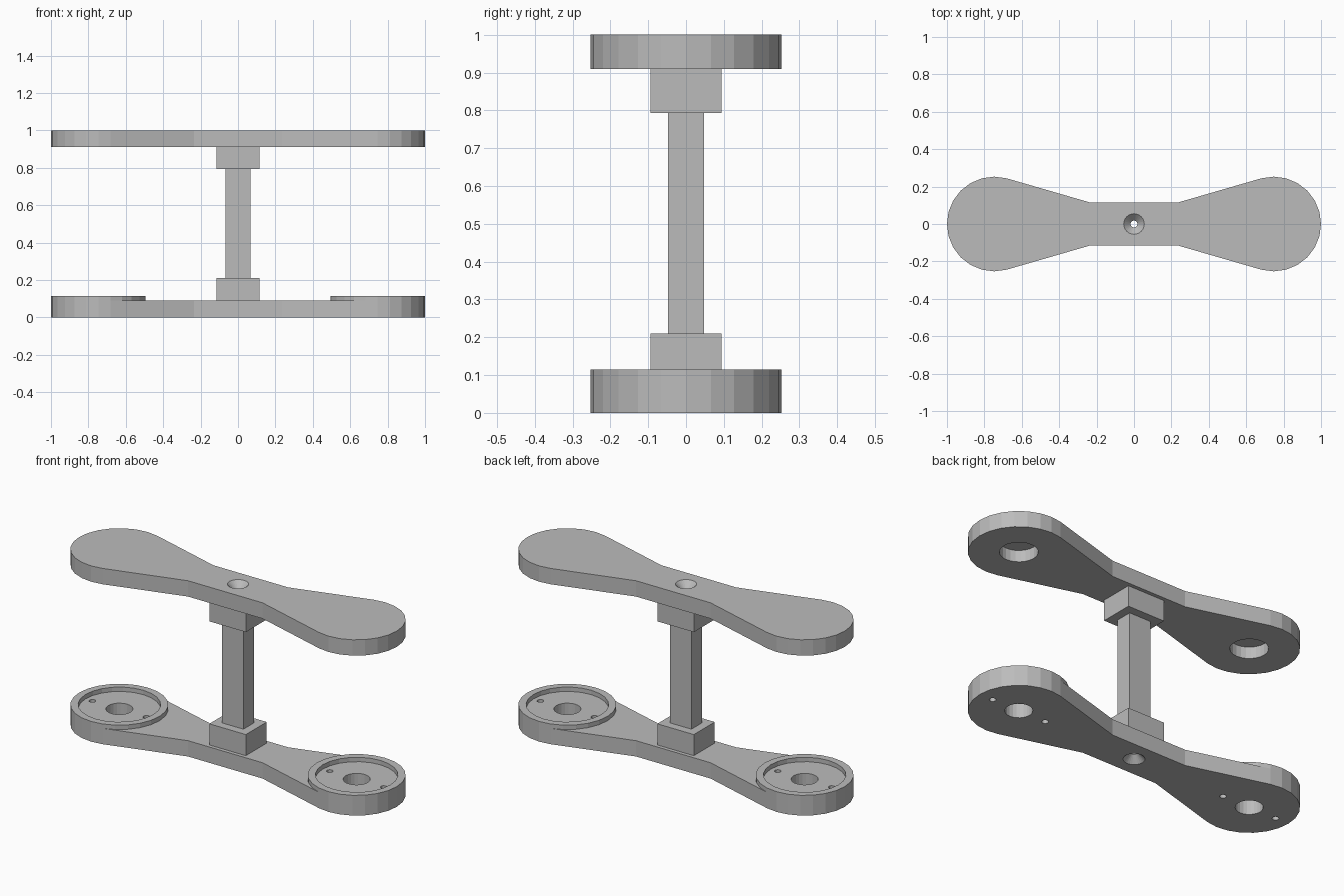
import bpy, bmesh, math

cube = bpy.data.objects.get("Cube")
if cube:
    bpy.data.objects.remove(cube, do_unlink=True)

END_X, END_R = 0.747, 0.253        # round ends of the plates
PLATE, RIM = 0.09, 0.115           # plate thickness, raised rim height
SEG = 24

grey = bpy.data.materials.new("plain grey")
grey.use_nodes = True
colour = (0.5, 0.5, 0.5, 1)
grey.diffuse_color = colour
grey.node_tree.nodes["Principled BSDF"].inputs["Base Color"].default_value = colour


def finish(bm, name):
    bmesh.ops.recalc_face_normals(bm, faces=bm.faces)
    mesh = bpy.data.meshes.new(name)
    bm.to_mesh(mesh)
    bm.free()
    mesh.materials.append(grey)
    obj = bpy.data.objects.new(name, mesh)
    bpy.context.collection.objects.link(obj)
    return obj


def prism(name, outline, z0, z1):
    bm = bmesh.new()
    face = bm.faces.new([bm.verts.new((x, y, z0)) for x, y in outline])
    top = bmesh.ops.extrude_face_region(bm, geom=[face])["geom"]
    verts = [v for v in top if isinstance(v, bmesh.types.BMVert)]
    bmesh.ops.translate(bm, verts=verts, vec=(0, 0, z1 - z0))
    return finish(bm, name)


def box(name, hx, hy, z0, z1):
    return prism(name, [(-hx, -hy), (hx, -hy), (hx, hy), (-hx, hy)], z0, z1)


def cone(name, x, r0, r1, z0, z1):
    bm = bmesh.new()
    bmesh.ops.create_cone(bm, cap_ends=True, segments=SEG, radius1=r0, radius2=r1, depth=z1 - z0)
    bmesh.ops.translate(bm, verts=bm.verts, vec=(x, 0, (z0 + z1) / 2))
    return finish(bm, name)


def boolean(obj, tool, operation="DIFFERENCE"):
    mod = obj.modifiers.new("cut", "BOOLEAN")
    mod.operation, mod.object, mod.solver = operation, tool, "EXACT"
    bpy.context.view_layer.objects.active = obj
    bpy.ops.object.modifier_apply(modifier=mod.name)
    bpy.data.objects.remove(tool, do_unlink=True)


def drill(obj, x, r, z0, z1):
    boolean(obj, cone("drill", x, r, r, z0, z1))


def circle(x, r, first=0, last=SEG - 1):
    step = math.tau / SEG
    return [(x + r * math.cos(i * step), r * math.sin(i * step)) for i in range(first, last + 1)]


# Dumbbell outline: round ends tapering to a straight waist
right = [(0.235, -0.115)] + circle(END_X, END_R, -7, 7) + [(0.235, 0.115)]
outline = right + [(-x, -y) for x, y in right]

# Upper plate with blind sockets underneath and a countersunk screw hole
upper = prism("upper_plate", outline, 1 - PLATE, 1)
for side in (-1, 1):
    drill(upper, side * END_X, 0.097, 0.8, 0.975)
drill(upper, 0, 0.018, 0.8, 1.1)
boolean(upper, cone("countersink", 0, 0.018, 0.058, 0.963, 1.003))

# Lower plate with raised rims, centre holes and small screw holes
lower = prism("lower_plate", outline, 0, PLATE)
for side in (-1, 1):
    x = side * END_X
    rim = prism("rim", circle(x, END_R), PLATE, RIM)
    drill(rim, x, 0.213, 0.05, 0.2)
    boolean(lower, rim, "UNION")
    drill(lower, x, 0.07, -0.1, 0.2)
    for offset in (-0.17, 0.17):
        drill(lower, x + offset, 0.017, -0.1, 0.2)
drill(lower, 0, 0.018, -0.1, 0.2)
boolean(lower, cone("countersink", 0, 0.058, 0.018, -0.003, 0.037))

# Central post and its two collars, bored through for the screw
for name, hx, hy, z0, z1 in (
    ("post", 0.067, 0.047, 0.21, 0.793),
    ("lower_collar", 0.115, 0.094, PLATE, 0.21),
    ("upper_collar", 0.115, 0.094, 0.793, 1 - PLATE),
):
    drill(box(name, hx, hy, z0, z1), 0, 0.018, -0.1, 1.1)
